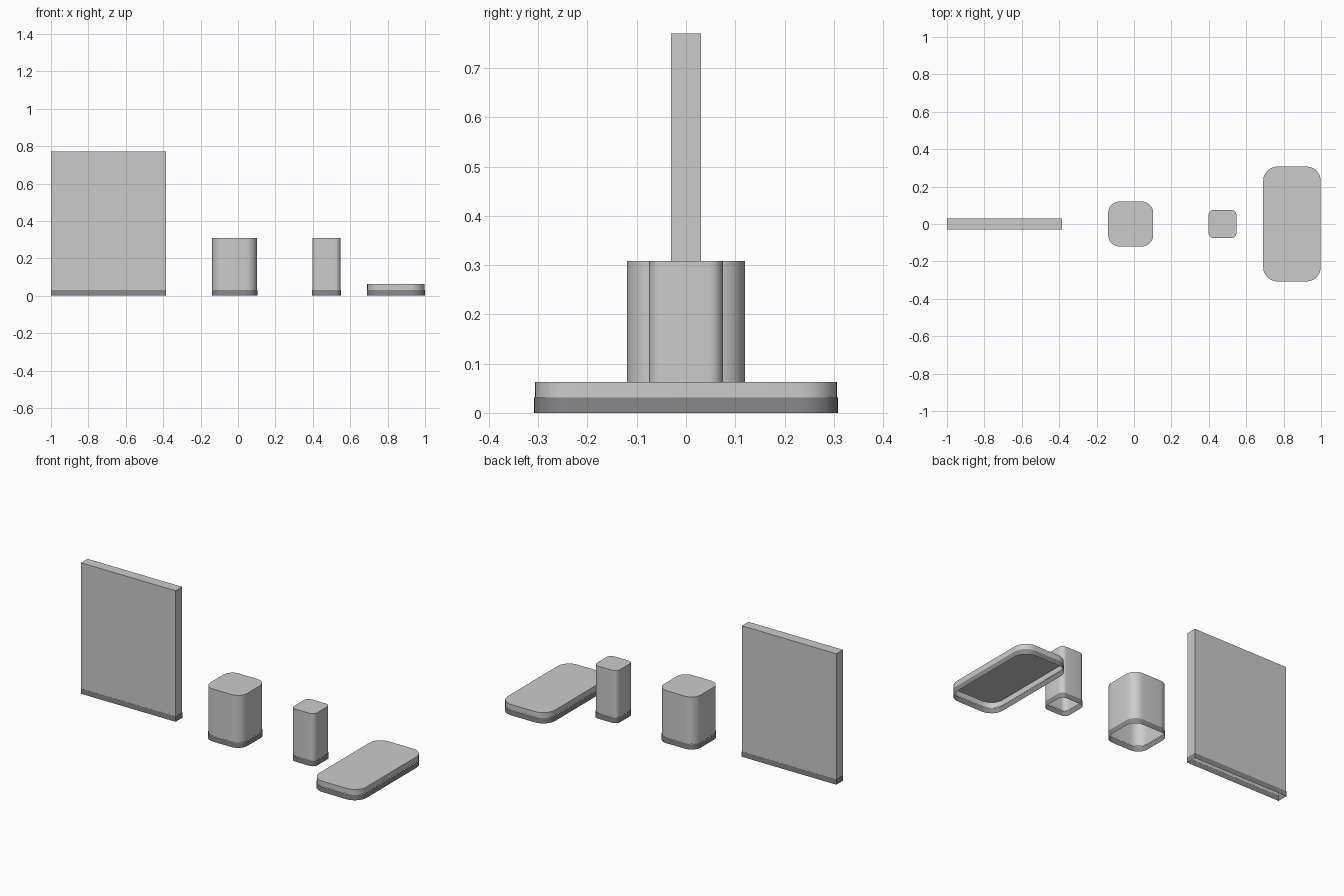
import bpy, bmesh, math

if "Cube" in bpy.data.objects:
    bpy.data.objects.remove(bpy.data.objects["Cube"])

skirt_mat = bpy.data.materials.new("dark_trim")
skirt_mat.diffuse_color = (0.25, 0.25, 0.25, 1)
skirt_mat.use_nodes = True
skirt_mat.node_tree.nodes["Principled BSDF"].inputs["Base Color"].default_value = skirt_mat.diffuse_color
TRIM = 0.031   # height of the dark trim
LIP = 0.004    # how far the trim stands proud


def outline(w, d, r, n=8):
    """Rounded rectangle, or a plain one when r is 0."""
    if r == 0:
        return [(sx * w / 2, sy * d / 2) for sx, sy in ((1, 1), (-1, 1), (-1, -1), (1, -1))]
    pts = []
    for i, (sx, sy) in enumerate(((1, 1), (-1, 1), (-1, -1), (1, -1))):
        for k in range(n + 1):
            a = math.pi / 2 * (i + k / n)
            pts.append((sx * (w / 2 - r) + r * math.cos(a),
                        sy * (d / 2 - r) + r * math.sin(a)))
    return pts


def shell(name, x, pts, z0, z1, lid=False, mat=None):
    """Open-bottomed wall around an outline, with an optional lid."""
    bm = bmesh.new()
    low = [bm.verts.new((px, py, z0)) for px, py in pts]
    high = [bm.verts.new((px, py, z1)) for px, py in pts]
    for i in range(len(pts)):
        j = (i + 1) % len(pts)
        bm.faces.new((low[i], low[j], high[j], high[i]))
    if lid:
        bm.faces.new(high)
    mesh = bpy.data.meshes.new(name)
    bm.to_mesh(mesh)
    bm.free()
    ob = bpy.data.objects.new(name, mesh)
    ob.location.x = x
    bpy.context.collection.objects.link(ob)
    if mat:
        mesh.materials.append(mat)
    bpy.ops.object.select_all(action='DESELECT')
    ob.select_set(True)
    bpy.context.view_layer.objects.active = ob
    bpy.ops.object.shade_smooth_by_angle(angle=math.radians(35))


# name, centre x, trim width, trim depth, total height, corner radius
PIECES = [
    ("wall_panel", -0.692, 0.616, 0.062, 0.770, 0),
    ("large_block", -0.018, 0.244, 0.244, 0.308, 0.062),
    ("small_block", 0.473, 0.154, 0.154, 0.308, 0.031),
    ("flat_slab", 0.8445, 0.311, 0.618, 0.063, 0.078),
]
for name, x, w, d, h, r in PIECES:
    # body above, slightly inset from the trim band
    inset = 0.001 if r == 0 else LIP
    shell(name, x, outline(w - inset, d - inset, max(r - inset / 2, 0)), TRIM, h, lid=True)
    shell(name + "_trim", x, outline(w, d, r), 0, TRIM, mat=skirt_mat)
